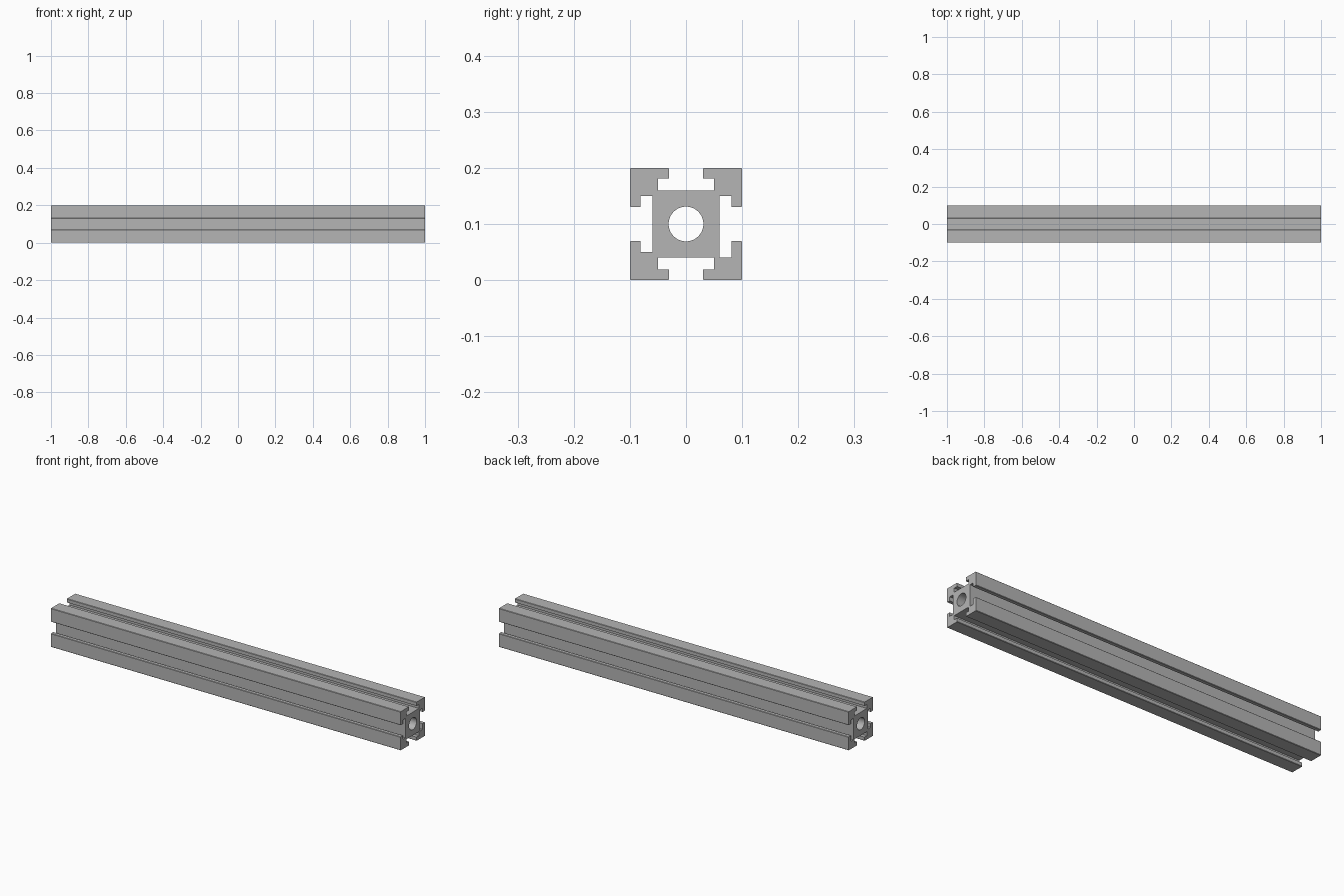
import bpy, bmesh, math
from mathutils import Vector, Matrix

cube = bpy.data.objects.get("Cube")
if cube:
    bpy.data.objects.remove(cube, do_unlink=True)

LENGTH, HALF, CORE = 2.0, 0.1, 0.06
SLOT, MOUTH, LIP = 0.05, 0.03, 0.081
HOLE_RADIUS, HOLE_SIDES, CHAMFER = 0.031, 48, 0.002

aluminium = bpy.data.materials.new("aluminium grey")
aluminium.use_nodes = True
grey = (0.46, 0.46, 0.46, 1)
aluminium.diffuse_color = grey
aluminium.node_tree.nodes["Principled BSDF"].inputs["Base Color"].default_value = grey


def corner(end_slot):
    """One corner bracket, from its right slot round to its top slot."""
    return [Vector(p) for p in (
        (CORE, SLOT), (LIP, SLOT), (LIP, MOUTH), (HALF, MOUTH), (HALF, HALF),
        (MOUTH, HALF), (MOUTH, LIP), (end_slot, LIP), (end_slot, CORE))]


# T-slot outline: four rotated corners, the last with a deeper slot pocket
outline = []
for i in range(4):
    turn = Matrix.Rotation(i * math.pi / 2, 2)
    outline += [turn @ p for p in corner(CORE if i == 3 else SLOT)]


def chamfered(points):
    """Trim the corners that lie on the outer faces."""
    result = []
    for i, p in enumerate(points):
        if max(abs(p.x), abs(p.y)) > HALF - 1e-4:
            for q in (points[i - 1], points[(i + 1) % len(points)]):
                result.append(p + (q - p).normalized() * CHAMFER)
        else:
            result.append(p)
    return result


bore = [Vector((math.cos(a), math.sin(a))) * HOLE_RADIUS
        for a in (2 * math.pi * i / HOLE_SIDES for i in range(HOLE_SIDES))]

# Fill the profile around the bore and extrude it along x
bm = bmesh.new()
edges = []
for loop in (chamfered(outline), bore):
    verts = [bm.verts.new((-LENGTH / 2, p.x, p.y + HALF)) for p in loop]
    edges += [bm.edges.new((v, verts[(i + 1) % len(verts)])) for i, v in enumerate(verts)]
bmesh.ops.triangle_fill(bm, edges=edges, use_beauty=True)
extruded = bmesh.ops.extrude_face_region(bm, geom=bm.faces[:], use_keep_orig=True)
bmesh.ops.translate(bm, vec=(LENGTH, 0, 0),
                    verts=[g for g in extruded["geom"] if isinstance(g, bmesh.types.BMVert)])
bmesh.ops.recalc_face_normals(bm, faces=bm.faces[:])

mesh = bpy.data.meshes.new("slotted_rail")
bm.to_mesh(mesh)
bm.free()
mesh.materials.append(aluminium)
rail = bpy.data.objects.new("slotted_rail", mesh)
bpy.context.collection.objects.link(rail)

# Smooth the bore while keeping the profile edges sharp
bpy.ops.object.select_all(action='DESELECT')
rail.select_set(True)
bpy.context.view_layer.objects.active = rail
bpy.ops.object.shade_smooth_by_angle(angle=math.radians(30))
